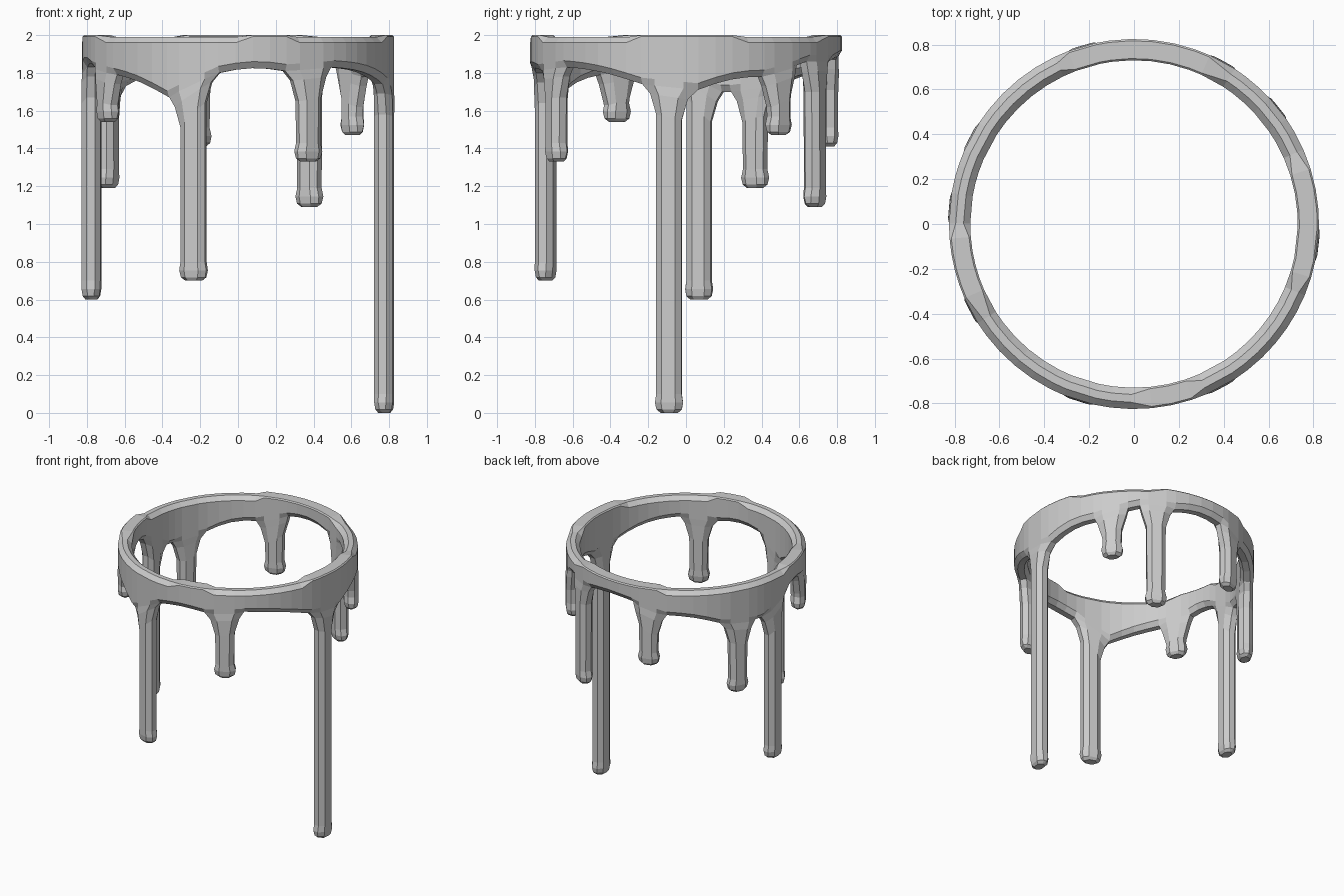
import bpy, bmesh
from math import sin, cos, pi, radians, ceil

if "Cube" in bpy.data.objects:
    bpy.data.objects.remove(bpy.data.objects["Cube"])

R_OUT, R_IN, R_MID = 0.825, 0.73, 0.78

# Drips: angle, bottom z, then (flare width, height) on the clockwise and counter-clockwise side
DRIPS = [
    (-107.5, 0.70, (0.13, 1.67), (0.14, 1.80)),
    (-61.5, 1.33, (0.14, 1.81), (0.13, 1.83)),
    (-6.5, 0.00, (0.14, 1.74), (0.15, 1.71)),
    (39.0, 1.47, (0.12, 1.78), (0.11, 1.84)),
    (61.0, 1.09, (0.11, 1.86), (0.13, 1.86)),
    (106.0, 1.41, (0.11, 1.87), (0.13, 1.80)),
    (152.0, 1.19, (0.14, 1.73), (0.13, 1.70)),
    (175.0, 0.60, (0.13, 1.70), (0.13, 1.83)),
    (208.0, 1.54, (0.12, 1.83), (0.12, 1.79)),
]
# Stretches of rim (degrees) with a full-width flat top
FLATS = [(-20, 20), (58, 115), (180, 210), (-90, -68)]
U = (-1, -0.5, 0.5, 1)

bm = bmesh.new()


def vert(r, a, z):
    return bm.verts.new((r * cos(a), r * sin(a), z))


def is_flat(a):
    d = (a / pi * 180 + 150) % 360 - 150
    return any(lo <= d <= hi for lo, hi in FLATS)


def column(a, z_low, in_drip=False):
    """Rim cross-section; in_drip leaves the lower lip wide for a drip to continue."""
    zt, c = (2.0, 0.008) if is_flat(a) else (1.99, 0.03)
    lip = 0.0 if in_drip else 0.025
    pts = [(R_OUT - lip, z_low), (R_OUT, z_low + 0.035), (R_OUT, zt - c), (R_OUT - c, zt),
           (R_IN + c, zt), (R_IN, zt - c), (R_IN, z_low + 0.035), (R_IN + lip, z_low)]
    return [vert(r, a, z) for r, z in pts]


def drip_loop(first, angle, bottom, left, right):
    """Loft an eight-sided drip down from the rim's lower lip."""
    rows = [first]
    for drop, half in ((0.05, 0.098), (0.16, 0.066)):
        rows.append((half, [left[1] - drop + (right[1] - left[1]) * (u + 1) / 2 for u in U], 0.0))
    long_drip = bottom < 1.0
    rows += [(0.066 if long_drip else 0.062, [bottom + 0.10] * 4, 0.0),
             (0.073, [bottom + 0.055] * 4, 0.0),
             (0.066, [bottom + 0.018] * 4, 0.006),
             (0.046, [bottom] * 4, 0.02)]
    prev = first
    for half, zs, inset in rows[1:]:
        outer, inner = [], []
        for u, z in zip(U, zs):
            lip = 0.028 if abs(u) == 1 else 0.0
            a = angle + u * half / R_MID
            outer.append(vert(R_OUT + 0.004 - lip - inset, a, z))
            inner.append(vert(R_IN + lip + inset, a, z))
        cur = outer + inner[::-1]
        for i in range(8):
            j = (i + 1) % 8
            bm.faces.new((prev[i], cur[i], cur[j], prev[j]))
        prev = cur
    bm.faces.new(prev[::-1])


# Rim columns: four per drip, evenly spaced between drips
cols, open_below, roots = [], set(), []
for k, (deg, bottom, left, right) in enumerate(DRIPS):
    a = radians(deg)
    start = len(cols)
    for u in U:
        w = left[0] if u < 0 else right[0]
        z = left[1] + (right[1] - left[1]) * (u + 1) / 2
        cols.append(column(a + u * w / R_MID, z, abs(u) < 1))
    open_below.update((start, start + 1, start + 2))
    roots.append((start, a, bottom, left, right))
    nxt = DRIPS[(k + 1) % len(DRIPS)]
    a0 = a + right[0] / R_MID
    a1 = radians(nxt[0] + (360 if k == len(DRIPS) - 1 else 0)) - nxt[2][0] / R_MID
    n = max(1, ceil((a1 - a0) / radians(7)))
    for i in range(1, n):
        t = i / n
        z = right[1] + (nxt[2][1] - right[1]) * t + 0.02 * sin(pi * t)
        cols.append(column(a0 + (a1 - a0) * t, z))

# Rim faces, left open under each drip root
for i, c in enumerate(cols):
    d = cols[(i + 1) % len(cols)]
    for r in range(8):
        if r == 7 and i in open_below:
            continue
        s = (r + 1) % 8
        bm.faces.new((c[r], d[r], d[s], c[s]))

# Drips
for start, a, bottom, left, right in roots:
    four = cols[start:start + 4]
    drip_loop([c[0] for c in four] + [c[7] for c in four[::-1]], a, bottom, left, right)

bmesh.ops.recalc_face_normals(bm, faces=bm.faces[:])
mesh = bpy.data.meshes.new("dripping_ring")
bm.to_mesh(mesh)
bm.free()
obj = bpy.data.objects.new("dripping_ring", mesh)
bpy.context.collection.objects.link(obj)
